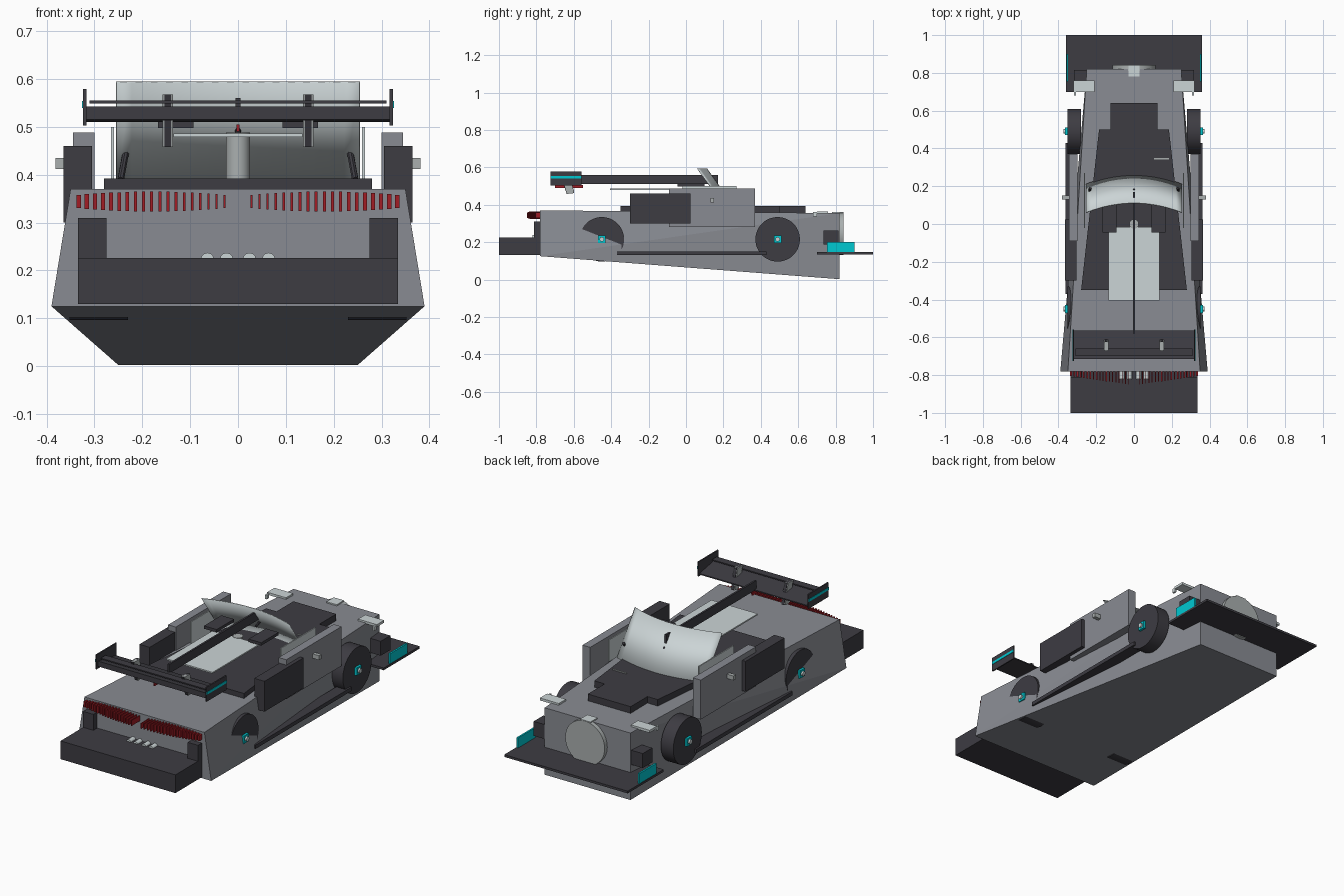
import bpy, bmesh, math
from mathutils import Vector

cube = bpy.data.objects.get("Cube")
if cube:
    bpy.data.objects.remove(cube, do_unlink=True)


def material(name, r, g, b):
    m = bpy.data.materials.new(name)
    m.use_nodes = True
    m.diffuse_color = (r, g, b, 1)
    m.node_tree.nodes["Principled BSDF"].inputs["Base Color"].default_value = (r, g, b, 1)
    m.node_tree.nodes["Principled BSDF"].inputs["Roughness"].default_value = 0.7
    return m


GREY = material("body grey", 0.25, 0.26, 0.29)
DARK = material("charcoal", 0.047, 0.045, 0.055)
LIGHT = material("pale silver", 0.60, 0.66, 0.67)
SILVER = material("mid silver", 0.40, 0.43, 0.43)
CYAN = material("cyan", 0.0, 0.58, 0.64)
RED = material("red", 0.36, 0.012, 0.018)


def finish(name, bm, mat):
    bmesh.ops.recalc_face_normals(bm, faces=bm.faces)
    mesh = bpy.data.meshes.new(name)
    bm.to_mesh(mesh)
    bm.free()
    mesh.materials.append(mat)
    ob = bpy.data.objects.new(name, mesh)
    bpy.context.collection.objects.link(ob)
    return ob


def box(name, mat, xs, ys, zs):
    """Box given by its extents on each axis."""
    bm = bmesh.new()
    bmesh.ops.create_cube(bm, size=1)
    for v in bm.verts:
        v.co = [sum(r) / 2 + c * (r[1] - r[0]) for r, c in zip((xs, ys, zs), v.co)]
    return finish(name, bm, mat)


def pair(name, mat, xs, ys, zs):
    """A left box and its mirror image."""
    box("left_" + name, mat, xs, ys, zs)
    box("right_" + name, mat, (-xs[1], -xs[0]), ys, zs)


def extrude(name, mat, points, offset):
    """Flat outline pushed along an offset."""
    bm = bmesh.new()
    face = bm.faces.new([bm.verts.new(p) for p in points])
    new = bmesh.ops.extrude_face_region(bm, geom=[face])["geom"]
    bmesh.ops.translate(bm, vec=offset, verts=[v for v in new if isinstance(v, bmesh.types.BMVert)])
    return finish(name, bm, mat)


def rod(name, mat, a, b, radius, sides=32):
    """Cylinder between two points."""
    a, b = Vector(a), Vector(b)
    bm = bmesh.new()
    bmesh.ops.create_cone(bm, cap_ends=True, segments=sides, radius1=radius,
                          radius2=radius, depth=(b - a).length)
    turn = (b - a).to_track_quat("Z", "Y")
    for v in bm.verts:
        v.co = (a + b) / 2 + turn @ v.co
    ob = finish(name, bm, mat)
    bpy.context.view_layer.objects.active = ob
    ob.select_set(True)
    bpy.ops.object.shade_smooth_by_angle(angle=math.radians(35))
    ob.select_set(False)
    return ob


# Wedge body
bm = bmesh.new()
for s in (-1, 1):
    for x, y, z in ((0.39, -0.78, 0.125), (0.35, -0.78, 0.37), (0.25, 0.82, 0.002), (0.25, 0.82, 0.355)):
        bm.verts.new((s * x, y, z))
bmesh.ops.convex_hull(bm, input=bm.verts)
bmesh.ops.dissolve_limit(bm, angle_limit=0.01, verts=bm.verts, edges=bm.edges)
finish("body", bm, GREY)

# Deep bumper, its uprights and the tailpipes
box("bumper", DARK, (-0.335, 0.335), (-1, -0.775), (0.13, 0.226))
pair("bumper_upright", DARK, (0.275, 0.335), (-0.812, -0.775), (0.226, 0.31))
for i, x in enumerate((-0.064, -0.024, 0.024, 0.064)):
    rod(f"tailpipe_{i}", LIGHT, (x, -0.82, 0.223), (x, -0.77, 0.223), 0.014, 12)

# Row of red fins, longer near the middle and thicker near the edges
for i in range(19):
    t = i / 18
    half = 0.002 + 0.0025 * t
    x = 0.028 + 0.305 * t
    high = 0.014 + 0.007 * math.sin(math.pi * t)
    pair(f"tail_fin_{i}", RED, (x - half, x + half), (-0.85 + 0.045 * t, -0.775),
         (0.344 - high, 0.344 + high))

# Stepped deck and pale cover
deck = [(-0.28, -0.35), (0.28, -0.35), (0.185, 0.5), (0.125, 0.5),
        (0.125, 0.64), (-0.125, 0.64), (-0.125, 0.5), (-0.185, 0.5)]
extrude("deck", DARK, [(x, y, 0.345) for x, y in deck], (0, 0, 0.047))
box("deck_vent", SILVER, (0.105, 0.185), (0.341, 0.349), (0.39, 0.396))
box("cover", LIGHT, (-0.135, 0.135), (-0.405, -0.015), (0.479, 0.486))
pair("cockpit_pad", DARK, (0.093, 0.167), (-0.045, 0.10), (0.498, 0.513))
rod("deck_cap", SILVER, (0, 0, 0.39), (0, 0, 0.488), 0.025)

# Curved, leaning windshield
bm = bmesh.new()
rows = []
for i in range(17):
    u = i / 8 - 1
    bow = 0.05 * (1 - u * u)
    rows.append([bm.verts.new((0.255 * u, 0.212 + bow, 0.385)),
                 bm.verts.new((0.255 * u, 0.062 + bow, 0.595))])
for a, b in zip(rows, rows[1:]):
    bm.faces.new((a[0], b[0], b[1], a[1]))
shield = finish("windshield", bm, LIGHT)
for p in shield.data.polygons:
    p.use_smooth = True
solid = shield.modifiers.new("thickness", "SOLIDIFY")
solid.thickness = 0.004
for s, side in ((1, "left"), (-1, "right")):
    rod(side + "_windshield_stay", DARK, (s * 0.245, 0.13, 0.39), (s * 0.232, 0.19, 0.46), 0.007, 8)
rod("centre_windshield_stay", DARK, (0, 0.15, 0.48), (0, 0.185, 0.495), 0.006, 8)

# Centre boom carrying the wing
box("boom", DARK, (-0.005, 0.005), (-0.58, 0.17), (0.512, 0.56))
extrude("wing", DARK, [(-0.322, -0.715, 0.543), (-0.322, -0.565, 0.516),
                       (-0.322, -0.565, 0.510), (-0.322, -0.715, 0.515)], (0.644, 0, 0))
box("wing_flap", DARK, (-0.31, 0.31), (-0.70, -0.66), (0.549, 0.555))
pair("wing_end_plate", DARK, (0.317, 0.324), (-0.725, -0.558), (0.503, 0.579))
pair("wing_stripe", CYAN, (0.323, 0.326), (-0.725, -0.558), (0.54, 0.554))
box("wing_lamp", RED, (-0.003, 0.003), (-0.70, -0.55), (0.49, 0.505))
for s, side in ((1, "left"), (-1, "right")):
    for part, mat, half, grow in (("pylon", SILVER, 0.011, 0), ("pylon_core", DARK, 0.007, 0.003)):
        x = s * 0.147 - half
        extrude(f"{side}_{part}", mat,
                [(x, -0.635 - grow, 0.458), (x, -0.60 + grow, 0.462),
                 (x, -0.625 + grow, 0.568), (x, -0.67 - grow, 0.568)], (2 * half, 0, 0))

# Side panels, pods and mirrors
pair("side_panel", GREY, (0.30, 0.345), (-0.09, 0.37), (0.28, 0.488))
pair("side_pod", DARK, (0.305, 0.365), (-0.30, 0.025), (0.30, 0.46))
pair("side_window", LIGHT, (0.259, 0.265), (-0.02, 0.27), (0.385, 0.50))
pair("mirror_knob", SILVER, (0.34, 0.382), (0.13, 0.15), (0.412, 0.435))
pair("skirt", DARK, (0.30, 0.362), (-0.37, 0.43), (0.13, 0.15))

# Wheels with hubs and cyan tabs
for y, end, inner in ((-0.45, "rear", 0.23), (0.49, "front", 0.28)):
    for s, side in ((1, "left"), (-1, "right")):
        rod(f"{side}_{end}_wheel", DARK, (s * inner, y, 0.215), (s * 0.352, y, 0.215), 0.119, 48)
        rod(f"{side}_{end}_hub", LIGHT, (s * 0.34, y, 0.215), (s * 0.373, y, 0.215), 0.012, 16)
    pair(f"{end}_hub_tab", CYAN, (0.34, 0.364), (y - 0.02, y + 0.02), (0.195, 0.236))

# Nose disc, splitter, fences and lamps
rod("nose_disc", SILVER, (0, 0.81, 0.245), (0, 0.842, 0.245), 0.115, 48)
box("nose_badge_plate", LIGHT, (-0.03, 0.03), (0.78, 0.84), (0.35, 0.362))
box("splitter", DARK, (-0.36, 0.36), (0.70, 1.0), (0.135, 0.147))
pair("splitter_fence", CYAN, (0.349, 0.358), (0.755, 0.90), (0.147, 0.20))
pair("nose_block", DARK, (0.24, 0.318), (0.735, 0.815), (0.187, 0.263))
pair("nose_bracket", LIGHT, (0.21, 0.32), (0.70, 0.76), (0.352, 0.365))
pair("nose_bracket_leg", LIGHT, (0.308, 0.318), (0.68, 0.70), (0.338, 0.36))
